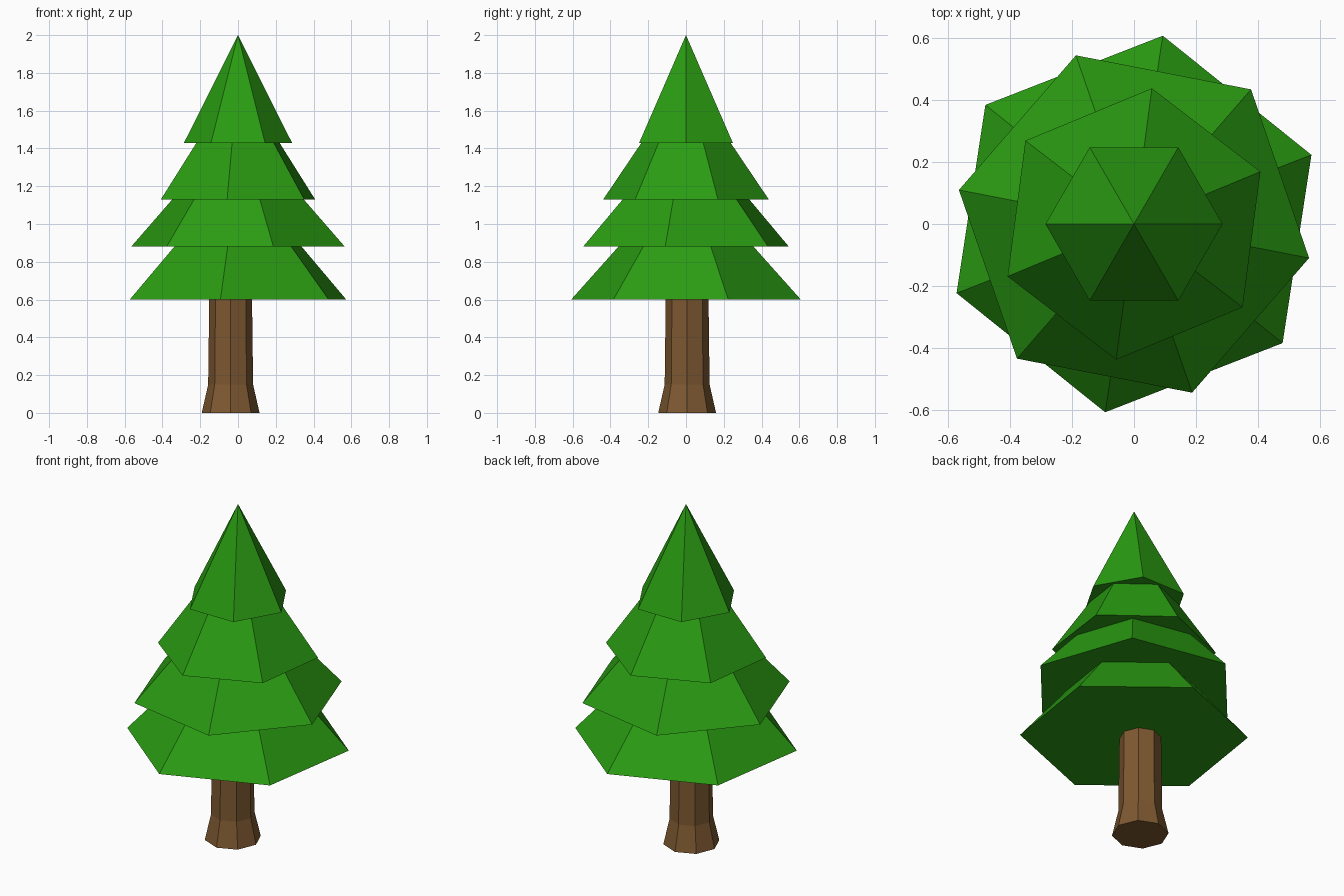
import bpy, bmesh
from math import sin, cos, tau, radians

if "Cube" in bpy.data.objects:
    bpy.data.objects.remove(bpy.data.objects["Cube"])


def material(name, color):
    m = bpy.data.materials.new(name)
    m.diffuse_color = (*color, 1)
    m.use_nodes = True
    m.node_tree.nodes["Principled BSDF"].inputs["Base Color"].default_value = m.diffuse_color
    return m


def lathe(name, sides, profile, mat, center=(0, 0), turn=0, apex=None):
    """Faceted solid from (radius, z) rings, closed by a flat cap or an apex."""
    bm = bmesh.new()
    rings = []
    for r, z in profile:
        angles = [radians(turn) + tau * i / sides for i in range(sides)]
        rings.append([bm.verts.new((center[0] + r * cos(a), center[1] + r * sin(a), z))
                      for a in angles])
    bm.faces.new(rings[0][::-1])
    for low, high in zip(rings, rings[1:]):
        for i in range(sides):
            j = (i + 1) % sides
            bm.faces.new((low[i], low[j], high[j], high[i]))
    top = rings[-1]
    if apex is None:
        bm.faces.new(top)
    else:
        tip = bm.verts.new((*center, apex))
        for i in range(sides):
            bm.faces.new((top[i], top[(i + 1) % sides], tip))
    mesh = bpy.data.meshes.new(name)
    bm.to_mesh(mesh)
    bm.free()
    mesh.materials.append(mat)
    obj = bpy.data.objects.new(name, mesh)
    bpy.context.collection.objects.link(obj)
    return obj


green = material("needles", (0.023, 0.33, 0.006))
brown = material("bark", (0.205, 0.098, 0.03))

# Octagonal trunk with flared foot, slightly off centre
lathe("trunk", 8, [(0.153, 0), (0.119, 0.15), (0.113, 0.62)], brown, (-0.039, 0.006))

# Hexagonal branch tiers, bottom to top: radius, base z, apex z, rotation
tiers = [
    (0.615, 0.60, 1.28, 21.3),
    (0.576, 0.88, 1.53, 49),
    (0.442, 1.13, 1.78, 22.5),
    (0.286, 1.43, 2.00, 0),
]
for n, (r, base, apex, turn) in enumerate(tiers, 1):
    lathe(f"branch_tier_{n}", 6, [(r, base)], green, turn=turn, apex=apex)
